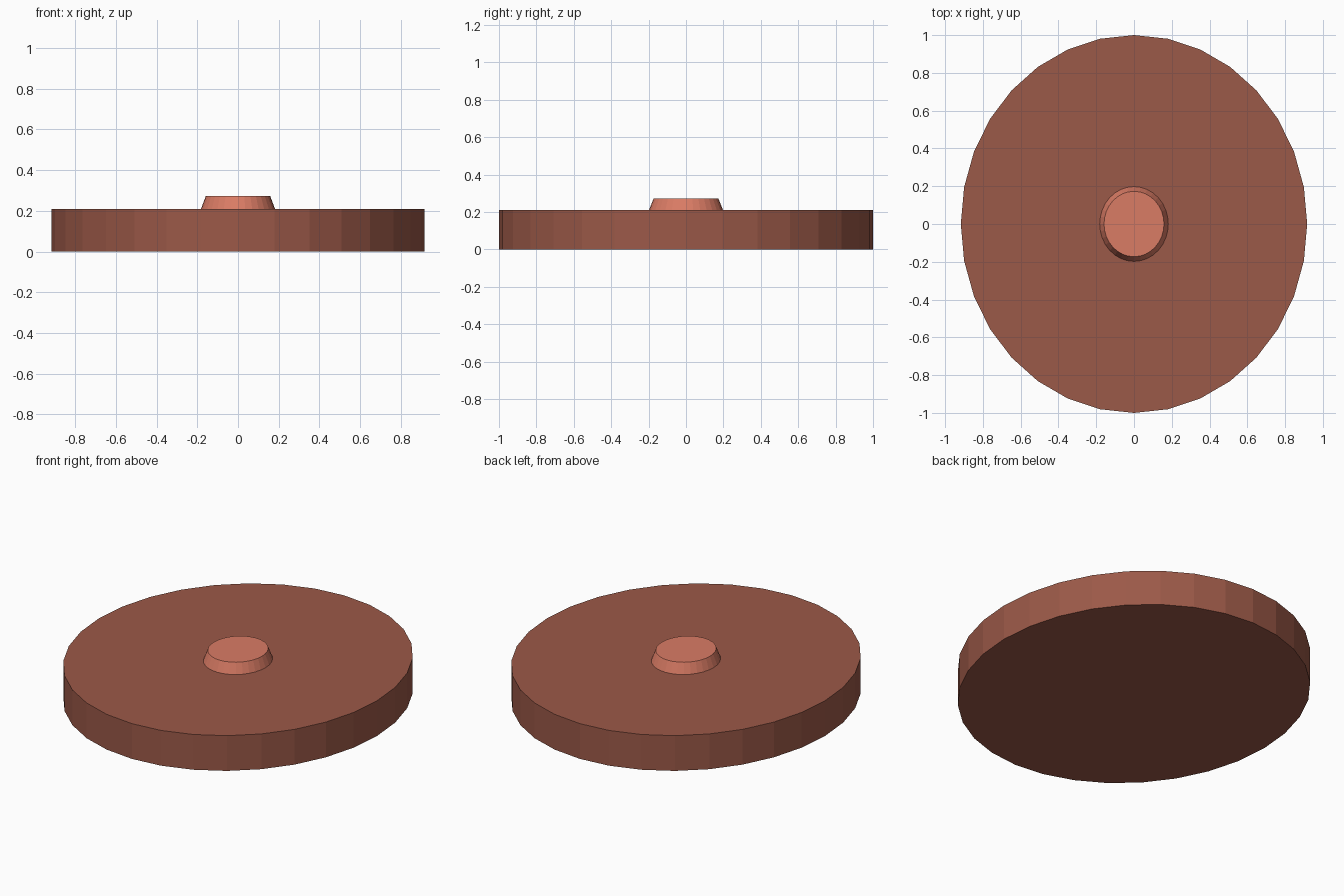
import bpy

if "Cube" in bpy.data.objects:
    bpy.data.objects.remove(bpy.data.objects["Cube"])


def material(name, rgb):
    m = bpy.data.materials.new(name)
    m.diffuse_color = (*rgb, 1.0)
    m.use_nodes = True
    m.node_tree.nodes["Principled BSDF"].inputs["Base Color"].default_value = m.diffuse_color
    return m


def oval_frustum(name, r_bottom, r_top, z0, z1, mat):
    """Flat-faced 32-sided oval, slightly narrower in x than in y."""
    bpy.ops.mesh.primitive_cone_add(vertices=32, radius1=r_bottom, radius2=r_top,
                                    depth=z1 - z0, location=(0, 0, (z0 + z1) / 2))
    ob = bpy.context.object
    ob.name = name
    ob.scale.x = 0.917
    bpy.ops.object.transform_apply(location=False, rotation=False, scale=True)
    ob.data.materials.append(mat)
    return ob


# Wide flat base disc
oval_frustum("base_disc", 1.0, 1.0, 0.0, 0.21, material("dark_clay", (0.33, 0.10, 0.065)))

# Small tapered button standing on the disc
oval_frustum("button", 0.198, 0.173, 0.21, 0.272, material("light_clay", (0.70, 0.20, 0.13)))
